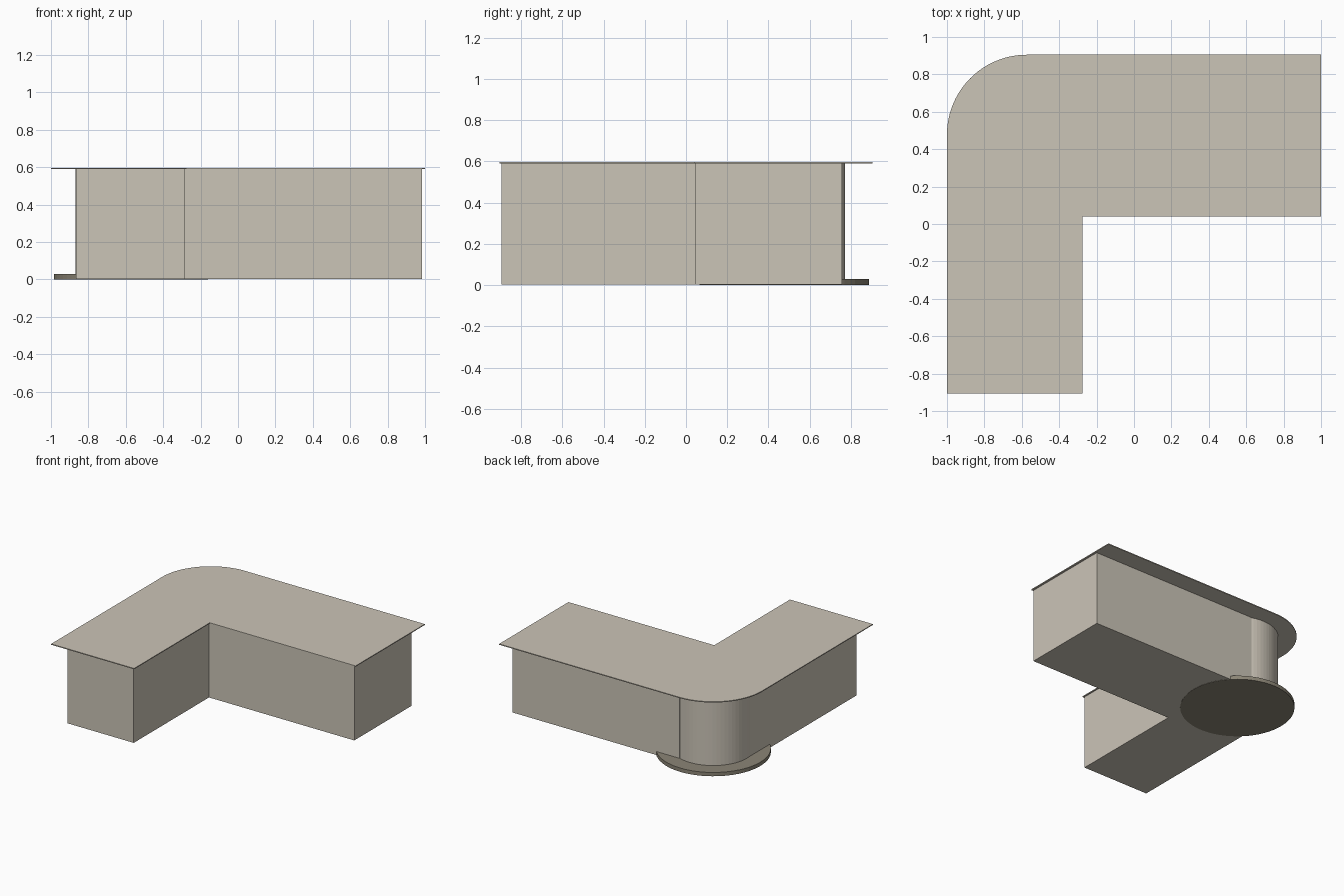
import bpy
import bmesh
from math import cos, sin, pi

cube = bpy.data.objects.get("Cube")
if cube:
    bpy.data.objects.remove(cube, do_unlink=True)


def material(name, rgb):
    m = bpy.data.materials.new(name)
    m.use_nodes = True
    m.diffuse_color = (*rgb, 1)
    m.node_tree.nodes["Principled BSDF"].inputs["Base Color"].default_value = (*rgb, 1)
    return m


def arc(cx, cy, r, start, end, steps):
    angles = [start + (end - start) * i / steps for i in range(steps + 1)]
    return [(cx + r * cos(a), cy + r * sin(a)) for a in angles]


def extrude_outline(name, outline, bottom, top, mat):
    """Upright prism from a plan outline."""
    bm = bmesh.new()
    face = bm.faces.new([bm.verts.new((x, y, bottom)) for x, y in outline])
    moved = bmesh.ops.extrude_face_region(bm, geom=[face])["geom"]
    verts = [v for v in moved if isinstance(v, bmesh.types.BMVert)]
    bmesh.ops.translate(bm, verts=verts, vec=(0, 0, top - bottom))
    bmesh.ops.recalc_face_normals(bm, faces=bm.faces)
    mesh = bpy.data.meshes.new(name)
    bm.to_mesh(mesh)
    bm.free()
    mesh.materials.append(mat)
    obj = bpy.data.objects.new(name, mesh)
    bpy.context.collection.objects.link(obj)
    return obj


stone = material("warm beige", (0.60, 0.555, 0.475))
plinth = material("dark taupe", (0.26, 0.235, 0.18))

TOP = 0.59
CX, CY = -0.573, 0.477   # shared centre of the rounded corner

# L-shaped body, notched where the round corner column sits
extrude_outline("counter_body", [
    (-0.866, -0.895), (-0.285, -0.895), (-0.285, 0.045), (0.985, 0.045),
    (0.985, 0.757), (CX + 0.1, 0.757), (CX, CY), (-0.866, CY - 0.04),
], 0.002, TOP, stone)

# Round corner column
extrude_outline("corner_column", arc(CX, CY, 0.295, 0, 2 * pi, 64)[:-1], 0.004, TOP, stone)

# Low round base under the corner
extrude_outline("corner_base", arc(CX, CY, 0.412, 0, 2 * pi, 64)[:-1], 0, 0.03, plinth)

# Thin L-shaped top with one rounded corner
R = 0.427
extrude_outline("counter_top", [
    (-1, -0.905), (-0.275, -0.905), (-0.275, 0.04), (1, 0.04), (1, 0.905),
] + arc(R - 1, 0.905 - R, R, pi / 2, pi, 24), TOP, 0.597, stone)
